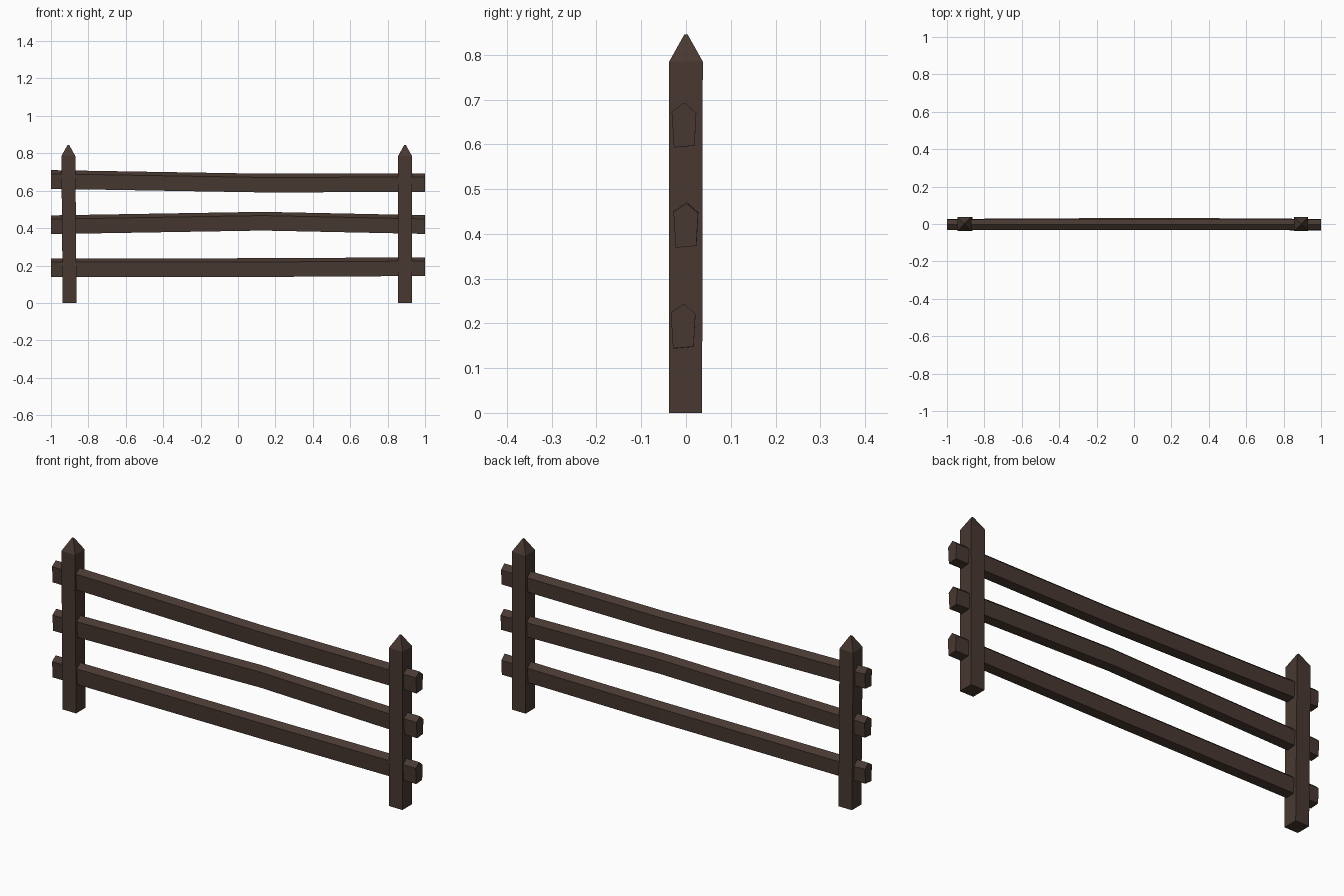
import bpy, bmesh

if "Cube" in bpy.data.objects:
    bpy.data.objects.remove(bpy.data.objects["Cube"])

wood = bpy.data.materials.new("dark_brown_wood")
wood.diffuse_color = (0.065, 0.040, 0.031, 1.0)
wood.use_nodes = True
wood.node_tree.nodes["Principled BSDF"].inputs["Base Color"].default_value = wood.diffuse_color


def loft(name, rings):
    """Join equal-sided rings of points into a capped solid."""
    bm = bmesh.new()
    loops = [[bm.verts.new(p) for p in ring] for ring in rings]
    n = len(rings[0])
    for a, b in zip(loops, loops[1:]):
        for i in range(n):
            j = (i + 1) % n
            bm.faces.new((a[i], a[j], b[j], b[i]))
    bm.faces.new(loops[0][::-1])
    bm.faces.new(loops[-1])
    bmesh.ops.recalc_face_normals(bm, faces=bm.faces)
    mesh = bpy.data.meshes.new(name)
    bm.to_mesh(mesh)
    bm.free()
    mesh.materials.append(wood)
    obj = bpy.data.objects.new(name, mesh)
    bpy.context.collection.objects.link(obj)
    return obj


def square(x, y, z, hx, hy):
    return [(x - hx, y - hy, z), (x + hx, y - hy, z),
            (x + hx, y + hy, z), (x - hx, y + hy, z)]


# Square posts with pointed tops, the left one leaning slightly
def post(name, x_base, x_top):
    loft(name, [square(x_base, -0.001, 0, 0.037, 0.037),
                square(x_top, 0, 0.785, 0.0375, 0.0375),
                square(x_top, 0, 0.845, 0.004, 0.004)])


post("left_post", -0.900, -0.907)
post("right_post", 0.893, 0.893)

# Five-sided rail section (y, z), z measured from the rail's lower edge
SECTION = [(-0.025, 0.0), (0.021, 0.004), (0.025, 0.077),
           (-0.001, 0.100), (-0.030, 0.080)]


# Rails run through the posts and bend at one point near the middle
def rail(name, stations):
    loft(name, [[(x, y + dy, z + dz) for y, z in SECTION]
                for x, dy, dz in stations])


rail("top_rail", [(-1, -0.001, 0.610), (0.13, -0.001, 0.591), (1, -0.002, 0.593)])
rail("middle_rail", [(-1, 0.002, 0.368), (0.13, 0.008, 0.387), (1, 0.002, 0.369)])
rail("bottom_rail", [(-1, -0.001, 0.138), (0.13, -0.001, 0.139), (1, -0.004, 0.144)])
